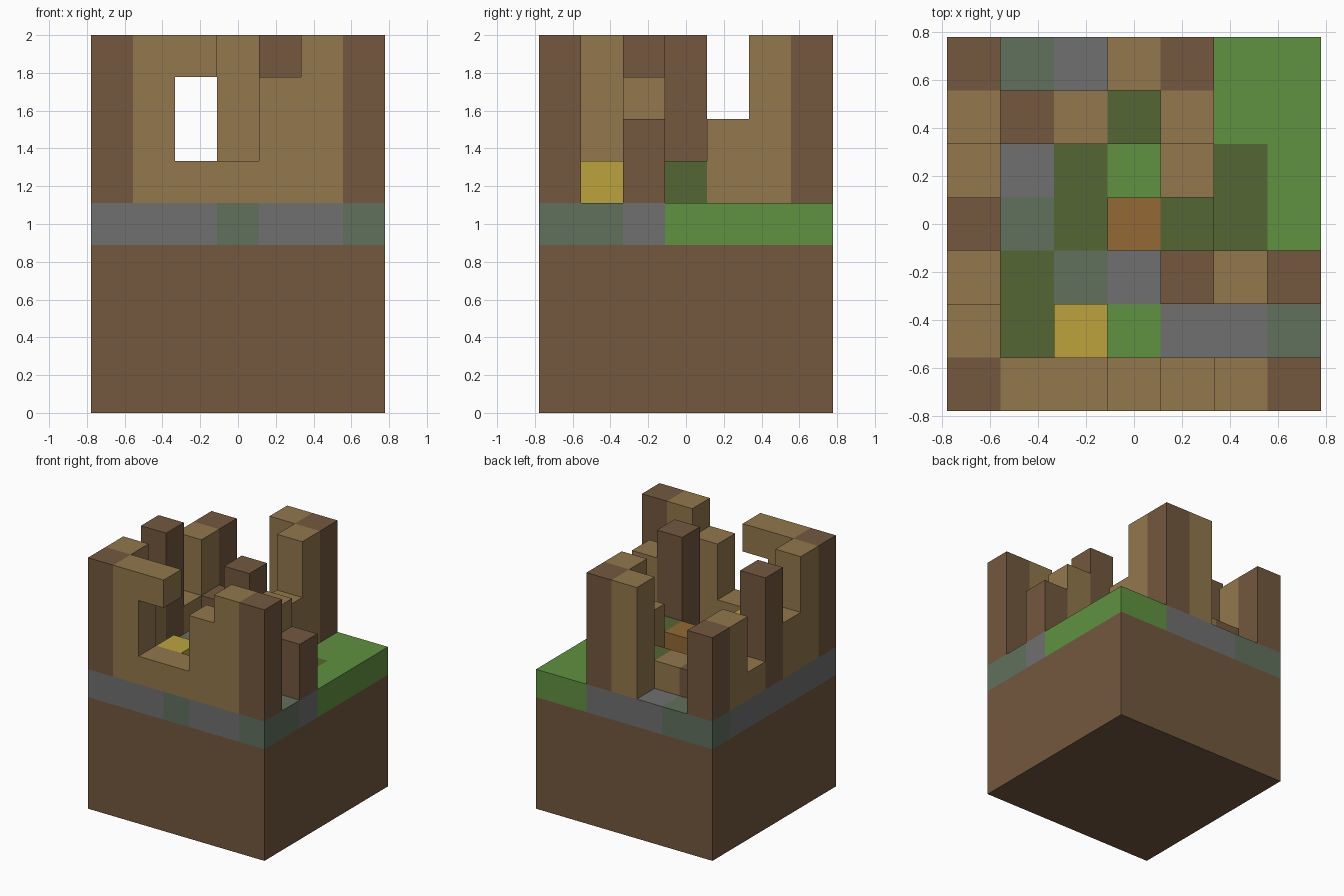
import bpy
import bmesh
from mathutils import Vector

if "Cube" in bpy.data.objects:
    bpy.data.objects.remove(bpy.data.objects["Cube"], do_unlink=True)

S = 2 / 9          # block size
SIZE = 7           # blocks per side
GROUND = 4         # dirt layers below the floor


def linear(hex_colour):
    """Hex colour to linear RGBA."""
    vals = [int(hex_colour[k:k + 2], 16) / 255 for k in (0, 2, 4)]
    return [v / 12.92 if v < 0.04 else ((v + 0.055) / 1.055) ** 2.4 for v in vals] + [1]


PALETTE = {
    "D": ("dark_brown", "73583f"),
    "P": ("plank_tan", "92774c"),
    "C": ("stone_grey", "707070"),
    "M": ("mossy_grey", "61705c"),
    "G": ("grass_green", "609140"),
    "F": ("leaf_green", "546634"),
    "Y": ("straw_yellow", "bca43c"),
    "O": ("bench_orange", "936934"),
}
MATS = {}
for key, (name, colour) in PALETTE.items():
    mat = bpy.data.materials.new(name)
    mat.use_nodes = True
    mat.diffuse_color = linear(colour)
    mat.node_tree.nodes["Principled BSDF"].inputs["Base Color"].default_value = linear(colour)
    MATS[key] = mat

# Floor plan, back row first
FLOOR = ["MMCCCGG",
         "CCCCCGG",
         "CCFGCFG",
         "CMFCCFG",
         "CFMCCCC",
         "CFCGCCM",
         "CCCMCCM"]
# Block type and stack height standing on the floor, back row first
STACKS = ["D3 .. .. P4 D4 .. ..",
          "P3 D1 P1 F1 P4 .. ..",
          "P1 .. .. .. P2 .. ..",
          "D4 .. .. O1 F1 .. ..",
          "P2 .. .. .. D4 P3 D2",
          "P4 .. Y1 .. .. .. ..",
          "D4 P4 P1 P1 P3 P4 D4"]
PART_OF = {"D": "wall_posts", "P": "plank_walls", "F": "bushes",
           "Y": "hay_block", "O": "work_bench"}

# Fill the block grid
blocks = {}
for row in range(SIZE):
    j = SIZE - 1 - row
    stacks = STACKS[row].split()
    for i in range(SIZE):
        for k in range(GROUND):
            blocks[i, j, k] = ("dirt_base", "D")
        blocks[i, j, GROUND] = ("floor", FLOOR[row][i])
        kind, count = stacks[i]
        if kind != ".":
            for k in range(int(count)):
                blocks[i, j, GROUND + 1 + k] = (PART_OF[kind], kind)
# Lintel above the window
blocks[2, 0, 8] = ("window_lintel", "P")

DIRECTIONS = [Vector(d) for axis in ((1, 0, 0), (0, 1, 0), (0, 0, 1))
              for d in (axis, [-c for c in axis])]


def add_face(bm, cell, normal, slot):
    """Add one exposed square of a block."""
    u = Vector((normal.y, normal.z, normal.x))
    v = normal.cross(u)
    centre = Vector(cell) + Vector((0.5, 0.5, 0.5)) + normal / 2
    offset = Vector((SIZE / 2, SIZE / 2, 0))
    corners = [centre + (a * u + b * v) / 2 - offset
               for a, b in ((-1, -1), (1, -1), (1, 1), (-1, 1))]
    face = bm.faces.new([bm.verts.new(c * S) for c in corners])
    face.material_index = slot


def build_part(part):
    """Join the outer squares of one part into a single object."""
    cells = {c: kind for c, (name, kind) in blocks.items() if name == part}
    kinds = sorted(set(cells.values()))
    bm = bmesh.new()
    for cell, kind in cells.items():
        for d in DIRECTIONS:
            neighbour = tuple(int(a + b) for a, b in zip(cell, d))
            if neighbour not in blocks:
                add_face(bm, cell, d, kinds.index(kind))
    bmesh.ops.remove_doubles(bm, verts=bm.verts, dist=0.001)
    bmesh.ops.dissolve_limit(bm, angle_limit=0.01, verts=bm.verts, edges=bm.edges,
                             delimit={"MATERIAL"})
    mesh = bpy.data.meshes.new(part)
    bm.to_mesh(mesh)
    bm.free()
    for kind in kinds:
        mesh.materials.append(MATS[kind])
    bpy.context.collection.objects.link(bpy.data.objects.new(part, mesh))


for part in sorted({name for name, kind in blocks.values()}):
    build_part(part)
